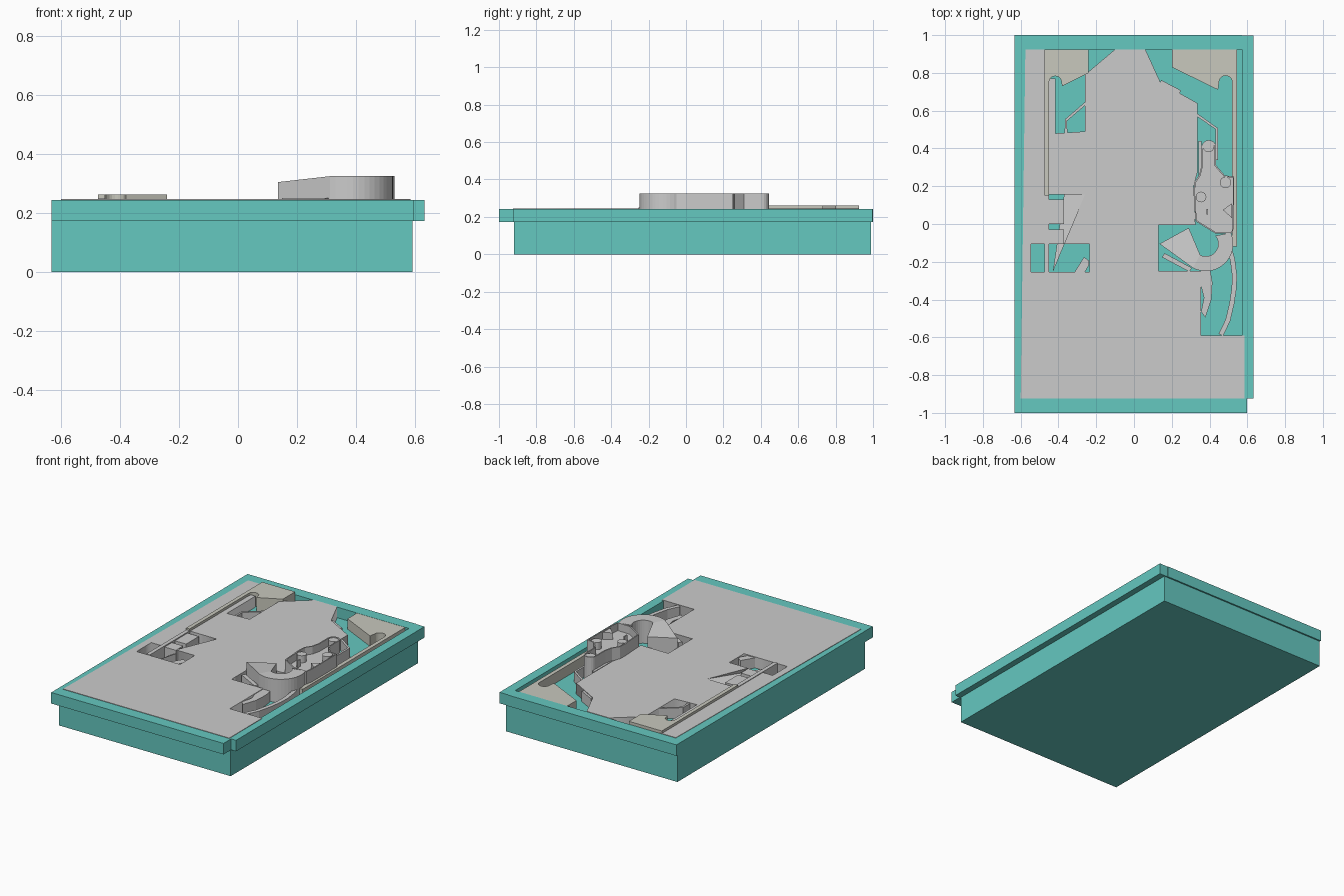
import bpy, bmesh, math
from mathutils import Vector

if "Cube" in bpy.data.objects:
    bpy.data.objects.remove(bpy.data.objects["Cube"])


def material(name, rgb):
    m = bpy.data.materials.new(name)
    m.diffuse_color = (*rgb, 1)
    m.use_nodes = True
    m.node_tree.nodes["Principled BSDF"].inputs["Base Color"].default_value = m.diffuse_color
    return m


TEAL = material("teal", (0.13, 0.58, 0.53))
CREAM = material("cream", (0.58, 0.58, 0.51))
FLOOR, TOP = 0.172, 0.246


def prism(name, pts, z0=FLOOR, z1=TOP, mat=None, recess=None):
    """Extruded outline; a point may carry its own top height as third value."""
    bm = bmesh.new()
    lo = [bm.verts.new((p[0], p[1], z0)) for p in pts]
    hi = [bm.verts.new((p[0], p[1], p[2] if len(p) > 2 else z1)) for p in pts]
    bm.faces.new(lo)
    cap = bm.faces.new(hi)
    n = len(pts)
    for i in range(n):
        j = (i + 1) % n
        bm.faces.new((lo[i], lo[j], hi[j], hi[i]))
    bmesh.ops.recalc_face_normals(bm, faces=bm.faces[:])
    if recess:
        rim, depth = recess
        bmesh.ops.inset_region(bm, faces=[cap], thickness=rim)
        inner = bmesh.ops.extrude_face_region(bm, geom=[cap])["geom"]
        vs = [g for g in inner if isinstance(g, bmesh.types.BMVert)]
        bmesh.ops.translate(bm, verts=vs, vec=(0, 0, -depth))
        if cap.is_valid:
            bmesh.ops.delete(bm, geom=[cap], context='FACES_ONLY')
        bmesh.ops.recalc_face_normals(bm, faces=bm.faces[:])
    me = bpy.data.meshes.new(name)
    bm.to_mesh(me)
    bm.free()
    ob = bpy.data.objects.new(name, me)
    bpy.context.collection.objects.link(ob)
    if mat:
        me.materials.append(mat)
    return ob


def box(name, x0, x1, y0, y1, z0=FLOOR, z1=TOP, mat=None):
    return prism(name, [(x0, y0), (x1, y0), (x1, y1), (x0, y1)], z0, z1, mat)


def arc(cx, cy, r, a0, a1, n=12):
    return [(cx + r * math.cos(math.radians(a0 + (a1 - a0) * i / n)),
             cy + r * math.sin(math.radians(a0 + (a1 - a0) * i / n))) for i in range(n + 1)]


def band(name, path, w, z0=FLOOR, z1=TOP - 0.004, mat=None):
    """Thin wall of width w following a path."""
    p = [Vector(q) for q in path]
    left, right = [], []
    for i, q in enumerate(p):
        d = (p[min(i + 1, len(p) - 1)] - p[max(i - 1, 0)]).normalized()
        nrm = Vector((-d.y, d.x)) * w / 2
        left.append(tuple(q + nrm))
        right.append(tuple(q - nrm))
    return prism(name, left + right[::-1], z0, z1, mat)


def post(name, x, y, r, z0, z1):
    ob = prism(name, arc(x, y, r, 0, 345, 23), z0, z1)
    return ob


# cabinet: lower tub and the four overhanging rim rails
box("lower_case", -0.632, 0.592, -0.92, 0.99, 0, 0.175, TEAL)
box("front_rail", -0.632, 0.597, -1, -0.923, FLOOR, 0.243, TEAL)
box("right_rail", 0.572, 0.632, -0.923, 0.997, FLOOR, 0.243, TEAL)
box("back_rail", -0.632, 0.572, 0.925, 1, FLOOR, 0.243, TEAL)
box("left_rail", -0.632, -0.575, -0.923, 0.925, FLOOR, 0.243, TEAL)

# deck plate with its openings
outline = [(-0.6, -0.925), (0.585, -0.925), (0.585, -0.59), (0.355, -0.59), (0.355, -0.25),
           (0.13, -0.25), (0.13, -0.005), (0.325, -0.005), (0.315, 0.2), (0.335, 0.27),
           (0.335, 0.64), (0.14, 0.75), (0.06, 0.925), (-0.1, 0.925), (-0.26, 0.79),
           (-0.26, 0.49), (-0.415, 0.48), (-0.415, 0.77), (-0.46, 0.77), (-0.46, 0.925),
           (-0.575, 0.925)]
opening = [(-0.455, 0.155), (-0.26, 0.155), (-0.37, -0.105), (-0.235, -0.105),
           (-0.235, -0.255), (-0.545, -0.255), (-0.545, -0.105), (-0.455, -0.105)]
cu = bpy.data.curves.new("deck_plate", 'CURVE')
cu.dimensions = '2D'
cu.fill_mode = 'BOTH'
cu.extrude = (TOP - FLOOR) / 2
for pts in (outline, opening):
    s = cu.splines.new('POLY')
    s.points.add(len(pts) - 1)
    for p, q in zip(s.points, pts):
        p.co = (*q, 0, 1)
    s.use_cyclic_u = True
deck = bpy.data.objects.new("deck_plate", cu)
bpy.context.collection.objects.link(deck)
deck.location.z = (TOP + FLOOR) / 2
bpy.context.view_layer.objects.active = deck
deck.select_set(True)
bpy.ops.object.convert(target='MESH')

# cream corner guides with long side rails and rounded slot ends
prism("left_corner_guide",
      [(-0.475, 0.925), (-0.475, 0.15), (-0.45, 0.15)]
      + arc(-0.417, 0.75, 0.033, 180, 0, 10)
      + [(-0.38, 0.73), (-0.24, 0.80), (-0.24, 0.925)], FLOOR, 0.262, CREAM)
prism("right_corner_guide",
      [(0.545, 0.925), (0.545, -0.12), (0.52, -0.12)]
      + arc(0.485, 0.75, 0.035, 0, 180, 10)
      + [(0.445, 0.71), (0.2, 0.83), (0.2, 0.925)], FLOOR, 0.242, CREAM)
box("left_lower_rail", -0.475, -0.45, -0.255, 0.15, FLOOR, 0.25)

# thin angled walls in the upper openings
band("left_angled_wall", [(-0.36, 0.48), (-0.36, 0.55), (-0.255, 0.64)], 0.014)
band("right_angled_wall", [(0.33, 0.58), (0.437, 0.505), (0.437, 0.34)], 0.014)
band("upper_right_wall", [(0.14, 0.755), (0.245, 0.70)], 0.016)
band("inner_right_wall", [(0.35, 0.25), (0.35, 0.44)], 0.016)

# left side blocks and sloping ramp
box("left_block_rear", -0.455, -0.37, 0.0, 0.13, FLOOR, 0.243)
box("left_block_front", -0.455, -0.37, -0.105, -0.03, FLOOR, 0.243)
prism("left_ramp", [(-0.37, 0.155, 0.19), (-0.26, 0.155, 0.246), (-0.43, -0.255, 0.21)])
prism("left_deflector", [(-0.315, -0.255), (-0.26, -0.255), (-0.237, -0.215), (-0.237, -0.195),
                         (-0.265, -0.175)], FLOOR, 0.24)

# raised right-hand housing: recessed tray with posts
prism("raised_housing",
      [(0.325, 0.015), (0.43, -0.05), (0.522, -0.05), (0.53, 0.0), (0.53, 0.25), (0.48, 0.258),
       (0.435, 0.31)] + arc(0.396, 0.405, 0.039, 0, 180, 10)
      + [(0.357, 0.31), (0.345, 0.26), (0.318, 0.22), (0.315, 0.17)],
      FLOOR, 0.324, recess=(0.008, 0.05))
for i, (x, y, r) in enumerate([(0.395, 0.41, 0.03), (0.484, 0.22, 0.03), (0.355, 0.143, 0.028)]):
    post(f"housing_post_{i + 1}", x, y, r, 0.26, 0.32)
prism("housing_wedge", [(0.47, 0.075), (0.52, 0.03), (0.52, 0.11)], 0.26, 0.318)
box("housing_pin", 0.383, 0.391, 0.05, 0.08, 0.26, 0.318)

# hooked channel and its flared mouth
prism("hook_channel", arc(0.38, -0.105, 0.145, 24, -118, 18)
      + arc(0.38, -0.105, 0.066, -118, 40, 14), FLOOR, 0.324)
prism("flared_mouth", [(0.135, -0.105, 0.304), (0.312, -0.233, 0.324),
                       (0.35, -0.163, 0.324), (0.29, -0.02, 0.304)], 0.2)
band("mouth_lip", [(0.155, -0.165), (0.3, -0.243)], 0.025, FLOOR, 0.25)

# curved guides in the lower right opening
band("curved_guide", [(0.505, -0.13), (0.522, -0.19), (0.532, -0.27), (0.53, -0.34),
                      (0.518, -0.42), (0.497, -0.51), (0.46, -0.587)], 0.026)
prism("crescent_guide", [(0.355, -0.25), (0.405, -0.25), (0.415, -0.31), (0.41, -0.4),
                         (0.378, -0.495), (0.355, -0.465), (0.37, -0.39), (0.355, -0.33)],
      FLOOR, 0.242)
